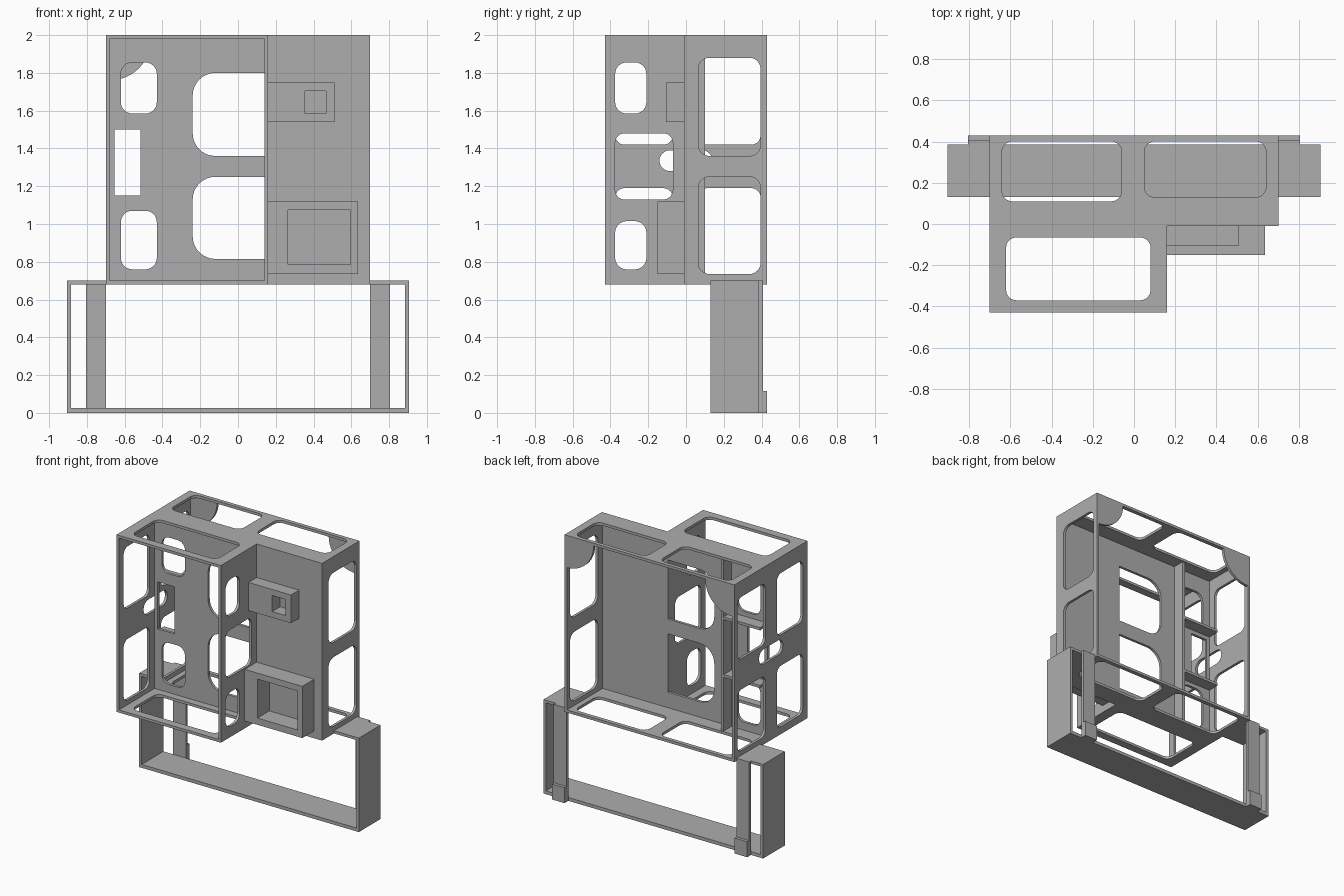
import bpy
from math import cos, sin, pi
from mathutils import Matrix

cube = bpy.data.objects.get("Cube")
if cube:
    bpy.data.objects.remove(cube, do_unlink=True)

grey = bpy.data.materials.new("plain_grey")
grey.use_nodes = True
colour = (0.42, 0.42, 0.42, 1)
grey.diffuse_color = colour
grey.node_tree.nodes["Principled BSDF"].inputs["Base Color"].default_value = colour

T = 0.02  # sheet thickness
# Sheet orientation: local (u, v, depth) to world axes
PLANES = {
    "xy": Matrix.Identity(4),
    "xz": Matrix(((1, 0, 0, 0), (0, 0, -1, 0), (0, 1, 0, 0), (0, 0, 0, 1))),
    "yz": Matrix(((0, 0, 1, 0), (1, 0, 0, 0), (0, 1, 0, 0), (0, 0, 0, 1))),
}


def rect(u0, u1, v0, v1, left=0, right=None):
    """Rectangle outline with separate corner radii on its two sides."""
    right = left if right is None else right
    points = []
    for i, (u, v, r) in enumerate(((u1, v1, right), (u0, v1, left),
                                   (u0, v0, left), (u1, v0, right))):
        if r == 0:
            points.append((u, v))
            continue
        cu = u - r if u == u1 else u + r
        cv = v - r if v == v1 else v + r
        for k in range(9):
            a = (i + k / 8) * pi / 2
            points.append((cu + r * cos(a), cv + r * sin(a)))
    return points


def sheet(name, plane, low, high, outline, holes=()):
    """Flat sheet between two depths, with cut-outs."""
    curve = bpy.data.curves.new(name, "CURVE")
    curve.dimensions = "2D"
    curve.fill_mode = "BOTH"
    curve.extrude = (high - low) / 2
    for loop in (outline, *holes):
        spline = curve.splines.new("POLY")
        spline.points.add(len(loop) - 1)
        for p, (u, v) in zip(spline.points, loop):
            p.co = (u, v, 0, 1)
        spline.use_cyclic_u = True
    temp = bpy.data.objects.new(name + "_curve", curve)
    mesh = bpy.data.meshes.new_from_object(temp)
    bpy.data.objects.remove(temp)
    bpy.data.curves.remove(curve)
    mid = (low + high) / 2
    shift = {"xy": (0, 0, mid), "xz": (0, mid, 0), "yz": (mid, 0, 0)}[plane]
    mesh.transform(Matrix.Translation(shift) @ PLANES[plane])
    mesh.name = name
    mesh.materials.clear()
    mesh.materials.append(grey)
    for face in mesh.polygons:
        face.use_smooth = False
        face.material_index = 0
    ob = bpy.data.objects.new(name, mesh)
    bpy.context.collection.objects.link(ob)
    return ob


# L-shaped top and bottom plates with rounded windows
plan = [(-0.7, -0.43), (0.16, -0.43), (0.16, -0.01), (0.7, -0.01), (0.7, 0.43), (-0.7, 0.43)]
plan_holes = [rect(-0.64, -0.06, 0.11, 0.4, 0.05), rect(0.05, 0.64, 0.13, 0.4, 0.05),
              rect(-0.62, 0.08, -0.37, -0.065, 0.05)]
for name, z in (("bottom_plate", 0.68), ("top_plate", 1.98)):
    sheet(name, "xy", z, z + T, plan, plan_holes)

# Side walls
LOW, HIGH = 0.7, 1.98
right_holes = [rect(y0, y1, z0, z1, 0.05)
               for y0, y1 in ((-0.375, -0.07), (0.065, 0.395))
               for z0, z1 in ((0.735, 1.19), (1.42, 1.88))]
right_holes.append(rect(-0.14, 0.14, 1.28, 1.39, 0.0549))
sheet("right_wall", "yz", -0.7, -0.68, rect(-0.43, 0.43, LOW, HIGH), right_holes)
sheet("left_wall", "yz", 0.68, 0.7, rect(-0.01, 0.43, LOW, HIGH),
      [rect(0.065, 0.395, 0.735, 1.25, 0.06), rect(0.065, 0.395, 1.36, 1.88, 0.06)])
sheet("front_bay_wall", "yz", 0.14, 0.16, rect(-0.43, -0.01, LOW, HIGH),
      [rect(-0.375, -0.21, 0.76, 1.015, 0.06), rect(-0.375, -0.07, 1.13, 1.48, 0.05),
       rect(-0.375, -0.21, 1.585, 1.855, 0.06)])

# Middle divider
sheet("divider", "xz", -0.01, 0.01, rect(-0.68, 0.68, LOW, HIGH),
      [rect(-0.62, -0.43, 0.76, 1.07, 0.06), rect(-0.655, -0.515, 1.15, 1.5),
       rect(-0.62, -0.43, 1.585, 1.855, 0.06),
       rect(-0.24, 0.14, 0.815, 1.25, 0.12, 0), rect(-0.24, 0.14, 1.36, 1.8, 0.12, 0)])

# Rear channel: vertical fin and two shelves
sheet("channel_fin", "yz", -0.38, -0.36, rect(0.01, 0.1, LOW, HIGH))
for name, z in (("lower_shelf", 1.1), ("upper_shelf", 1.53)):
    sheet(name, "xy", z, z + T, rect(-0.68, -0.38, 0.01, 0.1))

# Mounting boxes with open fronts
sheet("upper_box", "xz", -0.105, -0.01, rect(0.16, 0.51, 1.54, 1.75),
      [rect(0.355, 0.465, 1.585, 1.705)])
sheet("lower_box", "xz", -0.15, -0.01, rect(0.16, 0.635, 0.735, 1.12),
      [rect(0.265, 0.595, 0.785, 1.075)])

# Base tray
sheet("base_plate", "xy", 0, 0.025, rect(-0.905, 0.905, 0.13, 0.385))

# Mirrored parts: rear corner gussets, base sides, posts and feet
for side, s in (("left", 1), ("right", -1)):
    def span(a, b):
        return sorted((s * a, s * b))

    arc = [(s * (0.68 - 0.22 * cos(k * pi / 24)), 1.98 - 0.22 * sin(k * pi / 24))
           for k in range(13)]
    sheet(side + "_gusset", "xz", 0.41, 0.43, [(s * 0.68, 1.98)] + arc)
    sheet(side + "_base_side", "yz", *span(0.885, 0.905), rect(0.13, 0.385, 0.025, 0.68))
    sheet(side + "_base_flange", "xy", 0.68, 0.7, rect(*span(0.7, 0.905), 0.13, 0.385))
    sheet(side + "_post", "xz", 0.385, 0.407, rect(*span(0.7, 0.805), 0, 0.7))
    sheet(side + "_foot", "xz", 0.407, 0.43, rect(*span(0.7, 0.805), 0, 0.115))
